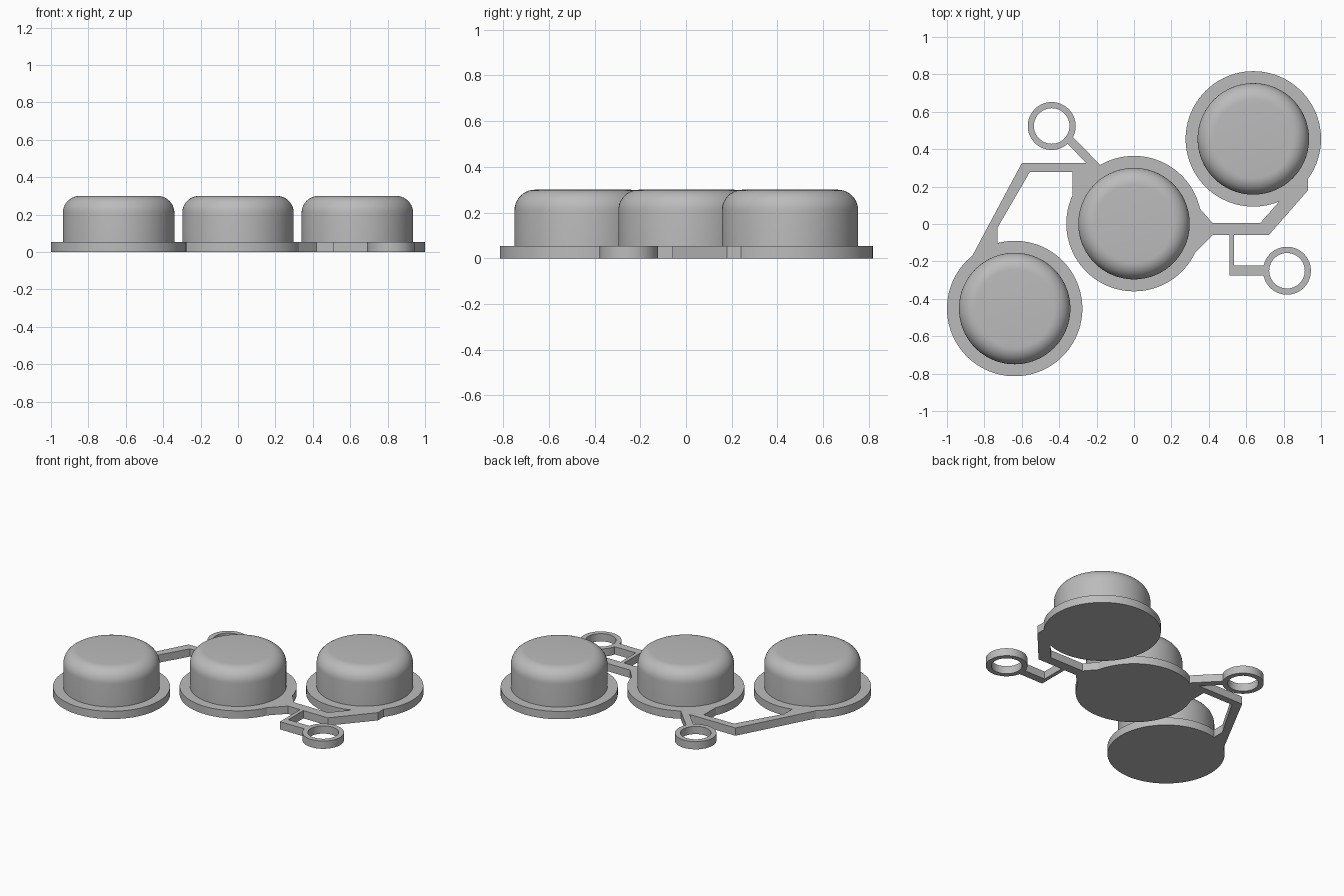
import bpy, bmesh
from math import sin, cos, pi, radians

if "Cube" in bpy.data.objects:
    bpy.data.objects.remove(bpy.data.objects["Cube"], do_unlink=True)

PLATE = 0.053   # thickness of flanges, links and rings
TOP = 0.3       # height of the domed caps
SEGMENTS = 96

grey = bpy.data.materials.new("plain grey")
grey.use_nodes = True
grey.diffuse_color = (0.5, 0.5, 0.5, 1)
grey.node_tree.nodes["Principled BSDF"].inputs["Base Color"].default_value = (0.5, 0.5, 0.5, 1)


def finish(name, bm, location=(0, 0, 0)):
    bmesh.ops.remove_doubles(bm, verts=bm.verts, dist=1e-5)
    bmesh.ops.recalc_face_normals(bm, faces=bm.faces)
    mesh = bpy.data.meshes.new(name)
    bm.to_mesh(mesh)
    bm.free()
    mesh.materials.append(grey)
    obj = bpy.data.objects.new(name, mesh)
    obj.location = location
    bpy.context.collection.objects.link(obj)
    bpy.ops.object.select_all(action="DESELECT")
    obj.select_set(True)
    bpy.context.view_layer.objects.active = obj
    bpy.ops.object.shade_smooth_by_angle(angle=radians(30))
    return obj


def lathe(name, profile, x, y, closed=False):
    bm = bmesh.new()
    verts = [bm.verts.new((r, 0, z)) for r, z in profile]
    pairs = list(zip(verts, verts[1:]))
    if closed:
        pairs.append((verts[-1], verts[0]))
    edges = [bm.edges.new(p) for p in pairs]
    bmesh.ops.spin(bm, geom=verts + edges, cent=(0, 0, 0), axis=(0, 0, 1),
                   angle=2 * pi, steps=SEGMENTS)
    return finish(name, bm, (x, y, 0))


def slab(name, outline):
    bm = bmesh.new()
    face = bm.faces.new([bm.verts.new((x, y, 0)) for x, y in outline])
    result = bmesh.ops.extrude_face_region(bm, geom=[face], use_keep_orig=True)
    top = [v for v in result["geom"] if isinstance(v, bmesh.types.BMVert)]
    bmesh.ops.translate(bm, verts=top, vec=(0, 0, PLATE))
    return finish(name, bm)


# Three flanged pads with rounded caps
FLANGE, CAP, FILLET = 0.362, 0.298, 0.09
arc = [(CAP - FILLET + FILLET * cos(a), TOP - FILLET + FILLET * sin(a))
       for a in (i * pi / 20 for i in range(11))]
pad = [(0, 0), (FLANGE, 0), (FLANGE, PLATE), (CAP, PLATE)] + arc + [(0, TOP)]
for name, x, y in (("right_pad", -0.638, -0.452), ("middle_pad", 0, 0.002),
                   ("left_pad", 0.638, 0.455)):
    lathe(name, pad, x, y)

# Two small open rings
ring = [(0.095, 0), (0.128, 0), (0.128, PLATE), (0.095, PLATE)]
lathe("back_ring", ring, -0.44, 0.524, closed=True)
lathe("front_ring", ring, 0.818, -0.25, closed=True)

# Bent arms joining the pads
slab("right_arm", [(-0.19, 0.325), (-0.6, 0.325), (-0.875, -0.19), (-0.975, -0.32),
                   (-0.8, -0.2), (-0.73, -0.12), (-0.73, -0.02), (-0.557, 0.278),
                   (-0.33, 0.278), (-0.33, 0.13), (-0.2, 0.2), (-0.17, 0.3)])
slab("left_arm", [(0.3, 0.06), (0.345, 0.09), (0.42, 0.005), (0.675, 0.005),
                  (0.785, 0.13), (0.85, 0.24), (0.93, 0.27), (0.93, 0.18),
                  (0.72, -0.06), (0.42, -0.06), (0.325, -0.155), (0.28, -0.1)])

# Thin links holding the rings
slab("back_ring_link", [(-0.337, 0.476), (-0.185, 0.32), (-0.25, 0.32), (-0.368, 0.443)])
slab("front_ring_link", [(0.51, -0.05), (0.51, -0.275), (0.702, -0.275), (0.702, -0.222),
                         (0.535, -0.222), (0.535, -0.05)])
